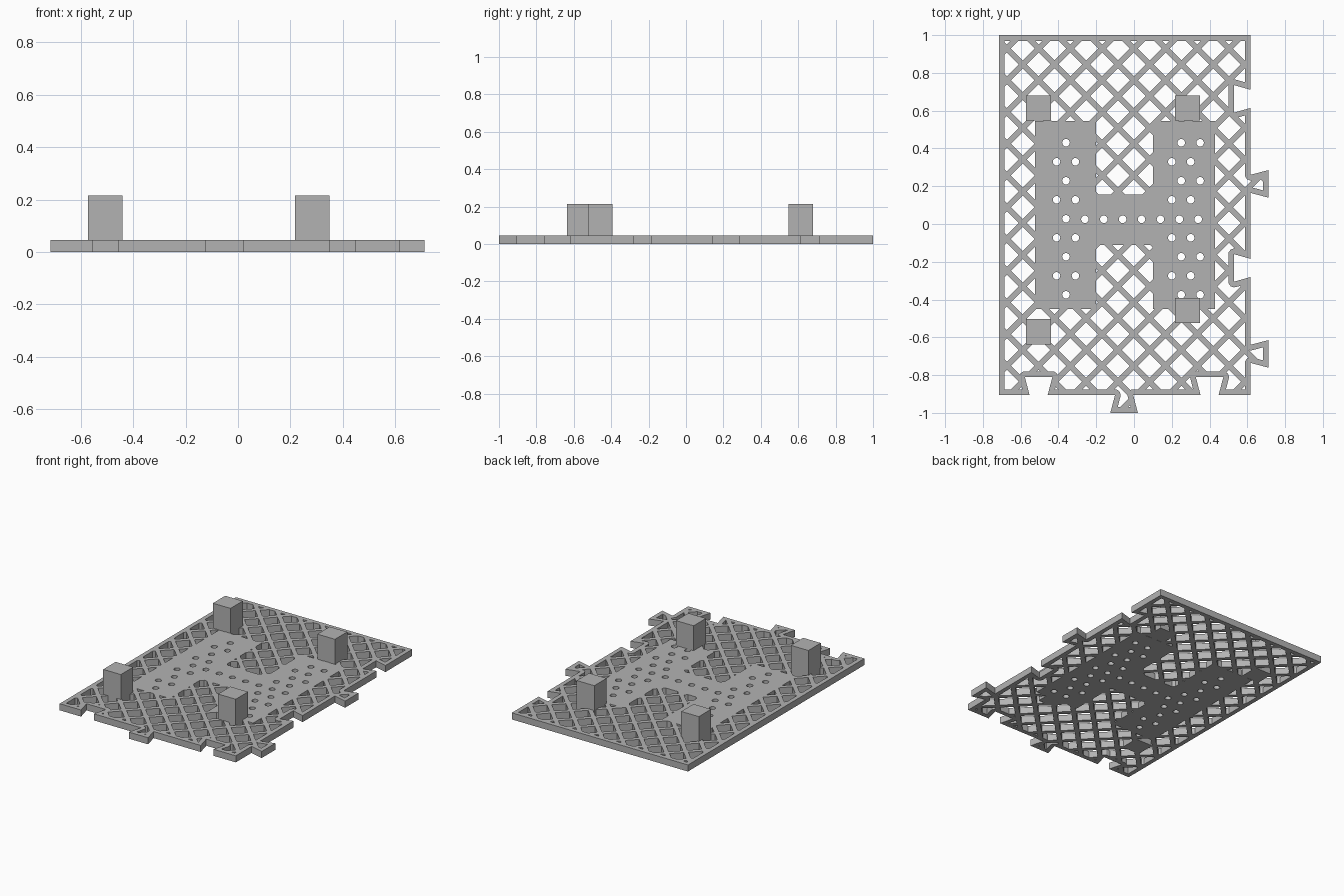
import bpy, bmesh, math
from mathutils import Vector

if "Cube" in bpy.data.objects:
    bpy.data.objects.remove(bpy.data.objects["Cube"])

T = 0.045            # panel thickness
RIM = 0.03           # border width
PITCH = 0.168        # lattice crossing spacing
BAR = 0.03           # lattice bar width
ORIGIN = (-0.001, 0.929)   # one lattice crossing

grey = bpy.data.materials.new("grey plastic")
grey.diffuse_color = (0.45, 0.45, 0.45, 1)
grey.use_nodes = True
grey.node_tree.nodes["Principled BSDF"].inputs["Base Color"].default_value = grey.diffuse_color


def prisms(name, polygons, z0, z1):
    """One object made of upright prisms, from counter-clockwise outlines."""
    bm = bmesh.new()
    for poly in polygons:
        low = [bm.verts.new((p[0], p[1], z0)) for p in poly]
        high = [bm.verts.new((p[0], p[1], z1)) for p in poly]
        bm.faces.new(low[::-1])
        bm.faces.new(high)
        n = len(poly)
        for i in range(n):
            j = (i + 1) % n
            bm.faces.new((low[i], low[j], high[j], high[i]))
    mesh = bpy.data.meshes.new(name)
    bm.to_mesh(mesh)
    bm.free()
    mesh.materials.append(grey)
    obj = bpy.data.objects.new(name, mesh)
    bpy.context.collection.objects.link(obj)
    return obj


def boolean(obj, tool, operation):
    """Apply a boolean and discard the tool."""
    mod = obj.modifiers.new("cut", 'BOOLEAN')
    mod.operation, mod.solver, mod.object = operation, 'EXACT', tool
    bpy.context.view_layer.objects.active = obj
    bpy.ops.object.modifier_apply(modifier=mod.name)
    bpy.data.objects.remove(tool)


def rect(x0, x1, y0, y1):
    return [(x0, y0), (x1, y0), (x1, y1), (x0, y1)]


def inset(poly, d):
    """Shift an outline inward, rounding around its inward corners."""
    out = []
    n = len(poly)
    for i in range(n):
        a, b, c = (Vector(poly[k % n]) for k in (i - 1, i, i + 1))
        e, f = (b - a).normalized(), (c - b).normalized()
        m, k = Vector((-e.y, e.x)), Vector((-f.y, f.x))
        if e.x * f.y - e.y * f.x > 0:
            out.append(b + (m + k) * d / (1 + m.dot(k)))
        else:
            out += [b + m.lerp(k, t).normalized() * d for t in (0, .25, .5, .75, 1)]
    return out


def dovetail(c, depth):
    """Four (along, across) points of a tab (+) or socket (-)."""
    return [(c - .048, 0), (c - .073, depth), (c + .073, depth), (c + .048, 0)]


# Outline with dovetail tabs and sockets on the front and right edges
LEFT, RIGHT, FRONT, BACK, D = -.715, .617, -.905, 1.0, .095
outline = [(LEFT, FRONT)]
for c, d in ((-.505, -D), (-.0525, D), (.40, -D)):
    outline += [(s, FRONT - t) for s, t in dovetail(c, d)]
outline.append((RIGHT, FRONT))
for c, d in ((-.6875, D), (-.2325, -D * .92), (.2125, D), (.6625, -D * .92)):
    outline += [(RIGHT + t, s) for s, t in dovetail(c, d)]
outline += [(RIGHT, BACK), (LEFT, BACK)]
panel = prisms("lattice_panel", [outline], 0, T)

# Diamond openings of the lattice, kept inside the rim
h = PITCH / 2 - BAR / math.sqrt(2)
cells = []
for i in range(-12, 13):
    for j in range(-26, 27):
        if (i + j) % 2:
            x, y = ORIGIN[0] + i * PITCH / 2, ORIGIN[1] + j * PITCH / 2
            if abs(x) < .8 and abs(y) < 1.1:
                cells.append([(x, y - h), (x + h, y), (x, y + h), (x - h, y)])
openings = prisms("openings", cells, -.05, .1)
boolean(openings, prisms("inner", [inset(outline, RIM)], -.06, .11), 'INTERSECT')

# Solid mounting pads, joined by a bridge
pad = [(-.525, -.45), (-.20, -.45), (-.20, -.125), (-.185, -.11), (.085, -.11), (.10, -.125),
       (.10, -.45), (.43, -.45), (.43, .545), (.10, .545), (.10, .17), (.085, .155),
       (-.185, .155), (-.20, .17), (-.20, .545), (-.525, .545)]
boolean(openings, prisms("pad", [pad], -.06, .11), 'DIFFERENCE')

# Corner posts
posts = [rect(-.573, -.44, .547, .68), rect(.217, .35, .547, .68),
         rect(-.573, -.44, -.637, -.503), rect(.217, .35, -.525, -.392)]
boolean(openings, prisms("post_feet", posts, -.06, .11), 'DIFFERENCE')
boolean(panel, openings, 'DIFFERENCE')

# Screw holes
holes = [(-.36 + .1 * k, .025) for k in range(1, 8)]
for r in range(9):
    y = .43 - .1006 * r
    holes += [(-.36, y)] if r % 2 == 0 else [(-.41, y), (-.31, y)]
    if r != 4:
        holes += [(.25, y), (.35, y)] if r % 2 == 0 else [(.20, y), (.30, y)]
circle = [(.02 * math.cos(a * math.pi / 8), .02 * math.sin(a * math.pi / 8)) for a in range(16)]
drills = prisms("drills", [[(x + u, y + v) for u, v in circle] for x, y in holes], -.05, .1)
boolean(panel, drills, 'DIFFERENCE')

for k, p in enumerate(posts):
    prisms(f"post_{k + 1}", [p], T, .215)
